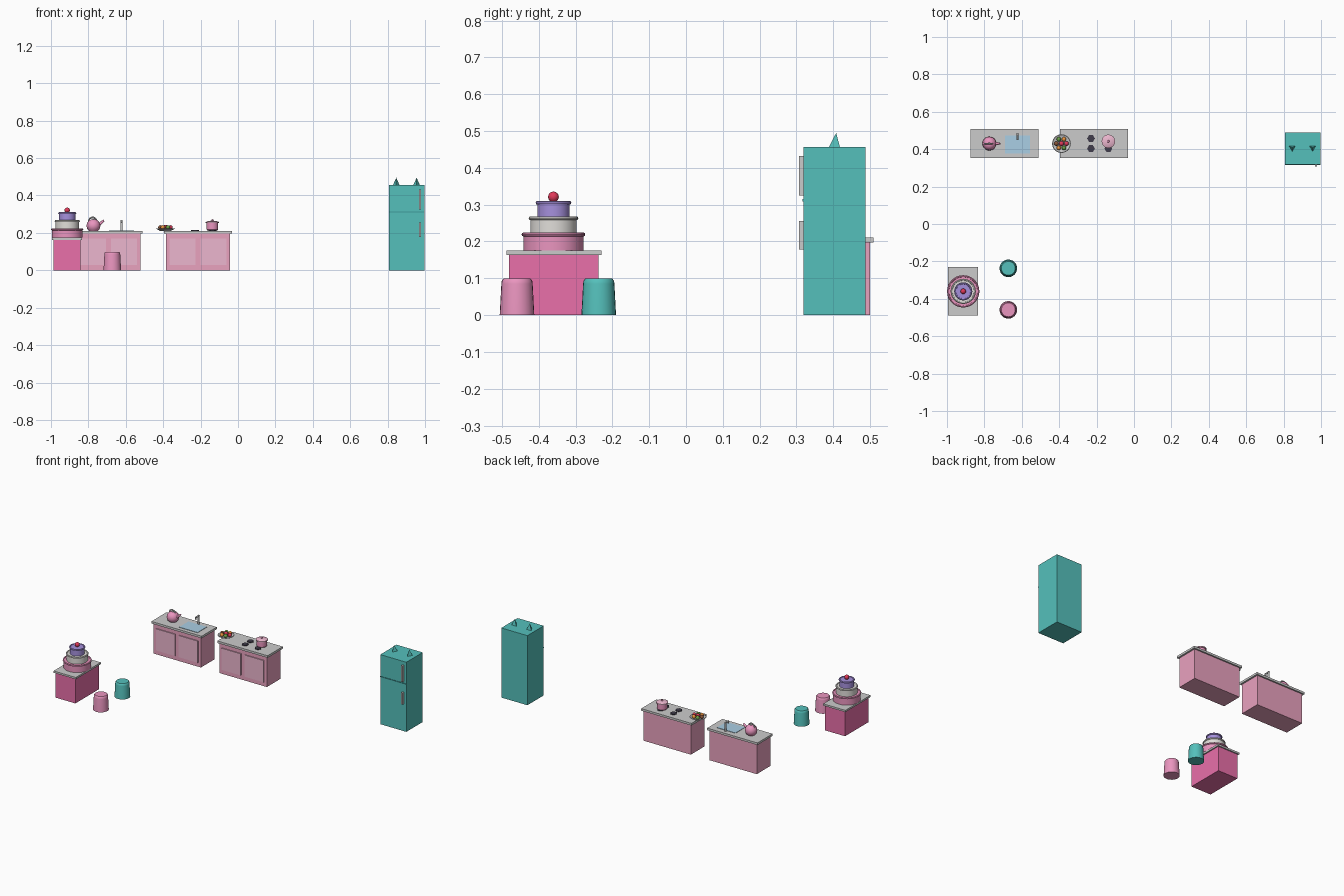
import bpy, math
from math import radians, sin, cos, pi
from mathutils import Vector

if "Cube" in bpy.data.objects:
    bpy.data.objects.remove(bpy.data.objects["Cube"])

mats = {}
def paint(o, name, rgb):
    if name not in mats:
        mats[name] = bpy.data.materials.new(name)
        mats[name].diffuse_color = (*rgb, 1)
    o.data.materials.append(mats[name])

C = {"pink": (0.82, 0.30, 0.52), "rose": (0.82, 0.36, 0.52), "pale": (0.84, 0.47, 0.62),
     "hot": (0.82, 0.16, 0.40), "teal": (0.09, 0.53, 0.50), "deep_teal": (0.05, 0.32, 0.32),
     "white": (0.75, 0.73, 0.70), "purple": (0.38, 0.28, 0.72), "red": (0.75, 0.04, 0.10),
     "water": (0.40, 0.62, 0.78), "dark": (0.05, 0.045, 0.07), "orange": (0.85, 0.30, 0.05),
     "green": (0.15, 0.35, 0.06), "brown": (0.25, 0.09, 0.04)}

def finish(o, name, col, smooth=True):
    o.name = name
    if col:
        paint(o, col, C[col])
    if smooth:
        bpy.ops.object.shade_smooth_by_angle(angle=radians(35))
    return o

def box(name, x0, x1, y0, y1, z0, z1, col=None):
    bpy.ops.mesh.primitive_cube_add(size=1, location=((x0+x1)/2, (y0+y1)/2, (z0+z1)/2))
    o = bpy.context.object
    o.scale = (x1-x0, y1-y0, z1-z0)
    bpy.ops.object.transform_apply(location=False, rotation=False, scale=True)
    return finish(o, name, col, False)

def lathe(name, x, y, z, profile, col=None, n=24):
    """Spin a bottom-to-top (radius, height) outline, capping both ends."""
    verts = [(r*cos(2*pi*i/n), r*sin(2*pi*i/n), h) for r, h in profile for i in range(n)]
    faces = [(k*n+i, k*n+(i+1) % n, (k+1)*n+(i+1) % n, (k+1)*n+i)
             for k in range(len(profile)-1) for i in range(n)]
    faces += [tuple(reversed(range(n))), tuple(range(len(verts)-n, len(verts)))]
    me = bpy.data.meshes.new(name)
    me.from_pydata(verts, [], faces)
    o = bpy.data.objects.new(name, me)
    bpy.context.collection.objects.link(o)
    o.location = (x, y, z)
    bpy.ops.object.select_all(action='DESELECT')
    o.select_set(True)
    bpy.context.view_layer.objects.active = o
    return finish(o, name, col)

def ball(name, loc, r, col=None, sz=1):
    bpy.ops.mesh.primitive_uv_sphere_add(segments=20, ring_count=12, radius=r, location=loc)
    bpy.context.object.scale.z = sz
    return finish(bpy.context.object, name, col)

def ring(name, loc, R, r, col=None, rot=(0, 0, 0)):
    bpy.ops.mesh.primitive_torus_add(major_radius=R, minor_radius=r, major_segments=28,
                                     minor_segments=8, location=loc, rotation=rot)
    return finish(bpy.context.object, name, col)

def rod(name, a, b, r1, r2, col=None):
    a, b = Vector(a), Vector(b)
    bpy.ops.mesh.primitive_cone_add(vertices=12, radius1=r1, radius2=r2, depth=(b-a).length,
                                    location=(a+b)/2, rotation=(b-a).to_track_quat('Z', 'Y').to_euler())
    return finish(bpy.context.object, name, col)

# fridge with door split, handles and pointed ears
box("fridge_body", 0.808, 0.997, 0.319, 0.488, 0, 0.456, "teal")
box("fridge_door_split", 0.808, 0.997, 0.316, 0.321, 0.309, 0.315, "deep_teal")
for nm, z0, z1 in (("upper", 0.325, 0.432), ("lower", 0.178, 0.255)):
    box(f"fridge_{nm}_handle", 0.967, 0.979, 0.307, 0.32, z0, z1)
for x in (0.846, 0.955):
    bpy.ops.mesh.primitive_cone_add(vertices=3, radius1=0.02, depth=0.039,
                                    location=(x, 0.408, 0.4755), rotation=(0, 0, 0))
    o = bpy.context.object
    low = min(o.data.vertices, key=lambda v: v.co.z + v.co.y * 0.5)
    o.rotation_euler.z = -pi/2 - math.atan2(low.co.y, low.co.x)  # one corner faces front
    finish(o, "fridge_ear", "teal", False)

# two kitchen cabinets, each with a worktop and two doors
for nm, cx in (("sink", -0.692), ("stove", -0.214)):
    box(f"{nm}_cabinet", cx-0.171, cx+0.171, 0.36, 0.5, 0, 0.197, "rose")
    box(f"{nm}_worktop", cx-0.182, cx+0.182, 0.352, 0.509, 0.197, 0.211)
    for s in (-1, 1):
        d = cx + s*0.083
        box(f"{nm}_cabinet_door", d-0.069, d+0.069, 0.354, 0.362, 0.028, 0.17, "pale")

# sink and tap
box("sink_basin", -0.69, -0.557, 0.377, 0.473, 0.205, 0.2135, "water")
rod("tap_post", (-0.623, 0.482, 0.21), (-0.623, 0.482, 0.268), 0.006, 0.006)
rod("tap_spout", (-0.623, 0.487, 0.265), (-0.623, 0.45, 0.265), 0.005, 0.005)
rod("tap_nozzle", (-0.623, 0.453, 0.266), (-0.623, 0.453, 0.252), 0.005, 0.005)

# kettle
tx, ty = -0.773, 0.43
lathe("kettle_body", tx, ty, 0.211, [(0.024, 0), (0.033, 0.01), (0.037, 0.026), (0.034, 0.042),
                                     (0.024, 0.055), (0.012, 0.061)], "pink")
ball("kettle_knob", (tx, ty, 0.274), 0.006)
ring("kettle_handle", (tx-0.004, ty, 0.262), 0.021, 0.004, None, (pi/2, 0, 0))
rod("kettle_spout", (tx+0.025, ty, 0.24), (tx+0.056, ty, 0.267), 0.01, 0.005, "pink")

# fruit plate
px, py = -0.388, 0.43
lathe("plate", px, py, 0.211, [(0.03, 0), (0.05, 0.011), (0.047, 0.013), (0.03, 0.006)])
for i, c in enumerate(("red", "orange", "green", "brown", "orange", "green")):
    a = i*pi/3
    ball("fruit", (px+0.027*cos(a), py+0.027*sin(a), 0.229), 0.012, c)
ball("centre_fruit", (px, py, 0.23), 0.013, "red")

# hob burners and pot
for x in (-0.23, -0.137):
    for y in (0.457, 0.403):
        lathe("burner", x, y, 0.209, [(0.021, 0), (0.021, 0.007)], "dark", 6)
qx, qy = -0.137, 0.442
lathe("pot_body", qx, qy, 0.214, [(0.028, 0), (0.031, 0.004), (0.031, 0.04)], "pink")
lathe("pot_lid", qx, qy, 0.252, [(0.036, 0), (0.036, 0.006), (0.024, 0.011), (0.008, 0.013)], "pale")
ball("pot_lid_knob", (qx, qy, 0.267), 0.006, "pink")

# cake table
box("table_base", -0.987, -0.842, -0.481, -0.237, 0, 0.163, "hot")
box("table_top", -0.995, -0.834, -0.488, -0.229, 0.163, 0.175)

# tiered cake with piped rims and a cherry
kx, ky = -0.913, -0.36
for nm, r, z0, z1, c in (("bottom", 0.082, 0.175, 0.221, "pink"), ("middle", 0.063, 0.221, 0.265, "white"),
                         ("top", 0.044, 0.265, 0.307, "purple")):
    lathe(f"cake_{nm}_tier", kx, ky, z0, [(r, 0), (r, z1-z0)], c, 32)
    ring(f"cake_{nm}_rim", (kx, ky, z1-0.002), r-0.001, 0.0055, c)
ball("cake_cherry", (kx, ky, 0.321), 0.0145, "red")

# stools
for y, c in ((-0.237, "teal"), (-0.459, "pink")):
    lathe("stool", -0.672, y, 0, [(0.047, 0), (0.0425, 0.085), (0.0415, 0.093), (0.037, 0.099)], c)

for m in bpy.data.materials:
    if m.users and not m.is_grease_pencil:
        m.use_nodes = True
        m.node_tree.nodes["Principled BSDF"].inputs["Base Color"].default_value = m.diffuse_color
